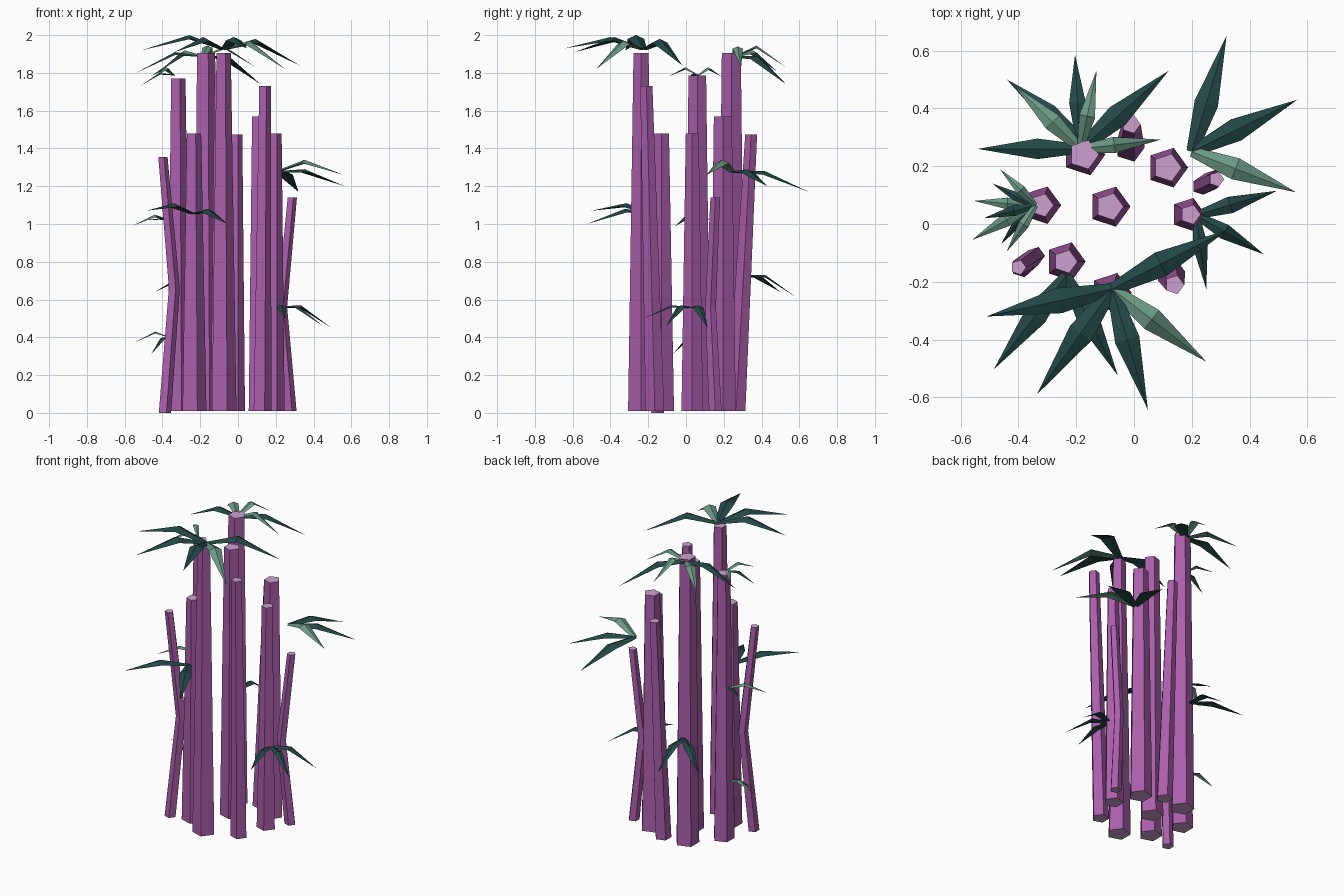
import bpy, bmesh, math
from mathutils import Vector

if "Cube" in bpy.data.objects:
    bpy.data.objects.remove(bpy.data.objects["Cube"])


def mat(name, rgb):
    m = bpy.data.materials.new(name)
    lin = [(c / 255 / 12.92) if c < 11 else ((c / 255 + 0.055) / 1.055) ** 2.4 for c in rgb]
    m.diffuse_color = (*lin, 1)
    m.use_nodes = True
    m.node_tree.nodes["Principled BSDF"].inputs["Base Color"].default_value = m.diffuse_color
    return m


PURPLE = mat("purple stalk", (171, 94, 171))
CUT = mat("pale cut end", (205, 160, 207))
DARK = mat("dark teal leaf", (36, 72, 72))
LIGHT = mat("light green leaf", (106, 151, 131))


def finish(bm, name, mats):
    bmesh.ops.recalc_face_normals(bm, faces=bm.faces)
    me = bpy.data.meshes.new(name)
    bm.to_mesh(me)
    bm.free()
    for m in mats:
        me.materials.append(m)
    ob = bpy.data.objects.new(name, me)
    bpy.context.collection.objects.link(ob)


def stalk(name, path):
    """Five-sided tapering stalk through (x, y, z, radius) points, pale at both ends."""
    bm = bmesh.new()
    rings = []
    for x, y, z, r in path:
        rings.append([bm.verts.new((x + r * math.cos(i * math.tau / 5),
                                    y + r * math.sin(i * math.tau / 5), z)) for i in range(5)])
    for a, b in zip(rings, rings[1:]):
        for i in range(5):
            bm.faces.new((a[i], a[(i + 1) % 5], b[(i + 1) % 5], b[i]))
    for ring in (rings[0], rings[-1]):
        bm.faces.new(ring).material_index = 1
    finish(bm, name, (PURPLE, CUT))


def leaf(name, origin, tip, lift, material):
    """Pointed leaf: narrow base, wide raised bend, sharp tip, shallow roof section."""
    bm = bmesh.new()
    o, t = Vector(origin), Vector(tip)
    flat = Vector((t.x - o.x, t.y - o.y, 0))
    side = Vector((-flat.y, flat.x, 0)).normalized()
    width = 0.2 * flat.length
    bend = o + flat * 0.42
    bend.z = o.z + lift
    sections = []
    for c, w in ((o, width * 0.45), (bend, width)):
        drop = Vector((0, 0, w * 0.22))
        sections.append([bm.verts.new(p) for p in
                         (c, c + side * w / 2 - drop, c - drop * 0.8, c - side * w / 2 - drop)])
    a, b = sections
    end = bm.verts.new(t)
    bm.faces.new(a)
    for i in range(4):
        j = (i + 1) % 4
        bm.faces.new((a[i], a[j], b[j], b[i]))
        bm.faces.new((b[i], b[j], end))
    finish(bm, name, (material,))


# Straight stalks: base x, y, radius, then top x, y, z, radius
STALKS = {
    "back_tall": (-.174, .24, .075, -.174, .24, 1.905, .053),
    "front_tall": (-.08, -.238, .072, -.08, -.238, 1.905, .042),
    "left": (-.32, .065, .068, -.32, .065, 1.77, .042),
    "centre": (-.085, .06, .073, -.085, .06, 1.785, .049),
    "front_left": (-.237, -.13, .07, -.237, -.13, 1.48, .042),
    "front_right": (.125, -.165, .052, .14, -.21, 1.73, .034),
    "right": (.187, .033, .06, .195, .033, 1.48, .036),
    "back_right": (.115, .195, .072, .115, .195, 1.57, .05),
    "back": (-.015, .265, .052, -.01, .345, 1.475, .033),
}
for n, (x, y, r, x2, y2, z2, r2) in STALKS.items():
    stalk(n + "_stalk", [(x, y, 0.01, r), (x2, y2, z2, r2)])

# Thin bent stalks
stalk("thin_right_stalk", [(.275, .155, .01, .035), (.23, .13, .56, .03), (.285, .155, 1.14, .027)])
stalk("thin_left_stalk", [(-.39, -.15, 0, .036), (-.34, -.11, .66, .032), (-.4, -.15, 1.355, .027)])

# Leaf clusters: origin, then tips with lift of the bend and colour
CLUSTERS = {
    "front_crown": ((-.075, -.225, 1.93), [
        (-.51, -.32, 1.92, .07, DARK), (-.336, -.59, 1.91, .06, DARK),
        (.048, -.642, 1.93, .06, DARK), (.25, -.476, 1.82, .04, LIGHT),
        (.325, -.02, 1.84, .05, DARK)]),
    "back_crown": ((-.185, .26, 1.89), [
        (-.54, .26, 1.8, .02, DARK), (-.415, .48, 1.81, .03, LIGHT),
        (-.13, .53, 1.83, .055, LIGHT), (.12, .53, 1.74, .0, DARK),
        (.093, .292, 1.83, .05, LIGHT)]),
    "back_right": ((.2, .25, 1.28), [
        (.32, .65, 1.17, .0, DARK), (.565, .43, 1.2, .01, DARK),
        (.56, .11, 1.26, .06, LIGHT)]),
    "right_low": ((.215, .03, .56), [
        (.495, .115, .45, .01, DARK), (.45, -.105, .46, .01, DARK),
        (.25, -.225, .5, .01, DARK)]),
    "front_left": ((-.235, -.18, 1.06), [
        (-.485, -.503, 1.07, .05, DARK), (-.056, -.524, 1.0, .02, DARK)]),
    "back_low": ((-.19, .3, .73), [
        (-.44, .5, .64, .0, DARK), (-.204, .586, .61, .0, DARK)]),
    "left_top": ((-.34, .065, 1.79), [
        (-.464, .19, 1.78, .04, LIGHT), (-.44, -.095, 1.78, .04, LIGHT),
        (-.52, .02, 1.73, .01, DARK)]),
    "left_middle": ((-.355, .065, 1.02), [
        (-.56, -.055, .99, .03, LIGHT), (-.49, .14, 1.02, .01, DARK)]),
    "left_low": ((-.355, .065, .4), [
        (-.554, .08, .37, .03, LIGHT), (-.46, -.07, .31, .0, DARK)]),
}
for n, (origin, tips) in CLUSTERS.items():
    for k, (x, y, z, lift, m) in enumerate(tips):
        leaf(f"{n}_leaf_{k + 1}", origin, (x, y, z), lift, m)
